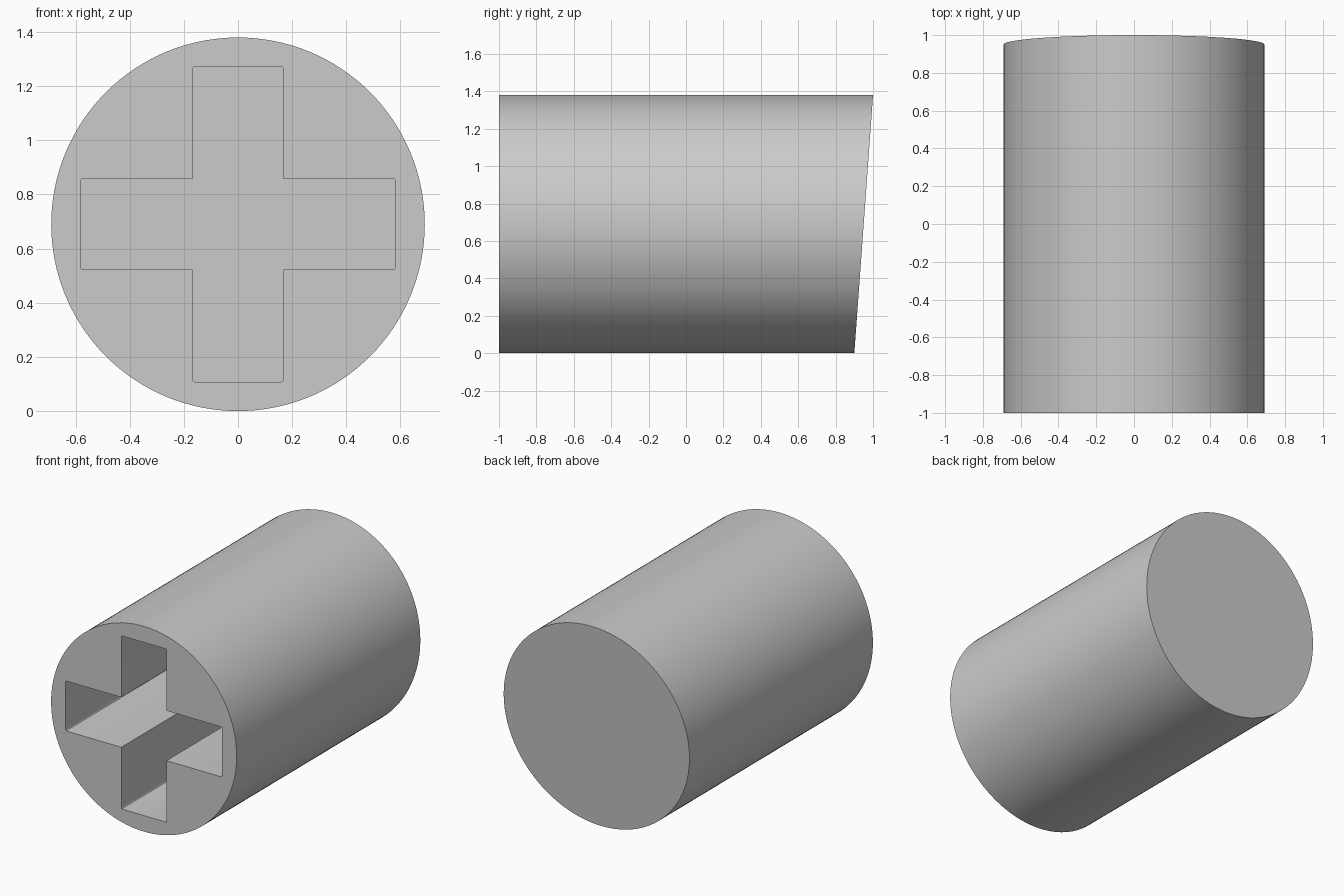
import bpy, bmesh, math
from mathutils import Vector, Matrix

cube = bpy.data.objects.get("Cube")
if cube:
    bpy.data.objects.remove(cube, do_unlink=True)

RADIUS = 0.69        # stem radius, also its axis height
ARM, REACH = 0.168, 0.582   # cross half width and half span
DEPTH = 1.2          # socket depth from the front face

grey = bpy.data.materials.new("plain grey")
grey.use_nodes = True
colour = (0.6, 0.6, 0.6, 1)
grey.diffuse_color = colour
grey.node_tree.nodes["Principled BSDF"].inputs["Base Color"].default_value = colour


def make_object(name, bm):
    bmesh.ops.recalc_face_normals(bm, faces=bm.faces)
    mesh = bpy.data.meshes.new(name)
    bm.to_mesh(mesh)
    bm.free()
    mesh.materials.append(grey)
    obj = bpy.data.objects.new(name, mesh)
    bpy.context.collection.objects.link(obj)
    return obj


# Round stem lying along y, with the back end sheared to a slant
bm = bmesh.new()
bmesh.ops.create_cone(bm, cap_ends=True, segments=128, radius1=RADIUS,
                      radius2=RADIUS, depth=2,
                      matrix=Matrix.Translation((0, 0, RADIUS)) @ Matrix.Rotation(math.pi / 2, 4, "X"))
for v in bm.verts:
    if v.co.y > 0:
        v.co.y = 0.9 + 0.1 * v.co.z / (2 * RADIUS)
stem = make_object("stem", bm)

# Cross-shaped cutter: one arm profile turned four times
bm = bmesh.new()
outline = []
for turn in range(4):
    spin = Matrix.Rotation(turn * math.pi / 2, 3, "Y")
    for x, z in ((-ARM, ARM), (-ARM, REACH), (ARM, REACH)):
        outline.append(bm.verts.new(spin @ Vector((x, -1.1, z)) + Vector((0, 0, RADIUS))))
face = bm.faces.new(outline)
solid = bmesh.ops.extrude_face_region(bm, geom=[face])["geom"]
for v in solid:
    if isinstance(v, bmesh.types.BMVert):
        v.co.y = DEPTH - 1

# Slightly rounded tips on the arms
tips = [e for e in bm.edges
        if abs(e.verts[0].co.y - e.verts[1].co.y) > 0.1
        and math.hypot(e.verts[0].co.x, e.verts[0].co.z - RADIUS) > REACH]
bmesh.ops.bevel(bm, geom=tips, offset=0.008, segments=3, profile=0.5, affect="EDGES")
cutter = make_object("socket_cutter", bm)
cutter.hide_render = True

# Cut the socket, then discard the cutter
cut = stem.modifiers.new("cross socket", "BOOLEAN")
cut.operation = "DIFFERENCE"
cut.solver = "EXACT"
cut.object = cutter
bpy.context.view_layer.objects.active = stem
stem.select_set(True)
bpy.ops.object.modifier_apply(modifier=cut.name)
bpy.data.objects.remove(cutter, do_unlink=True)

bpy.ops.object.select_all(action="DESELECT")
stem.select_set(True)
bpy.context.view_layer.objects.active = stem
bpy.ops.object.shade_smooth_by_angle(angle=math.radians(30))
